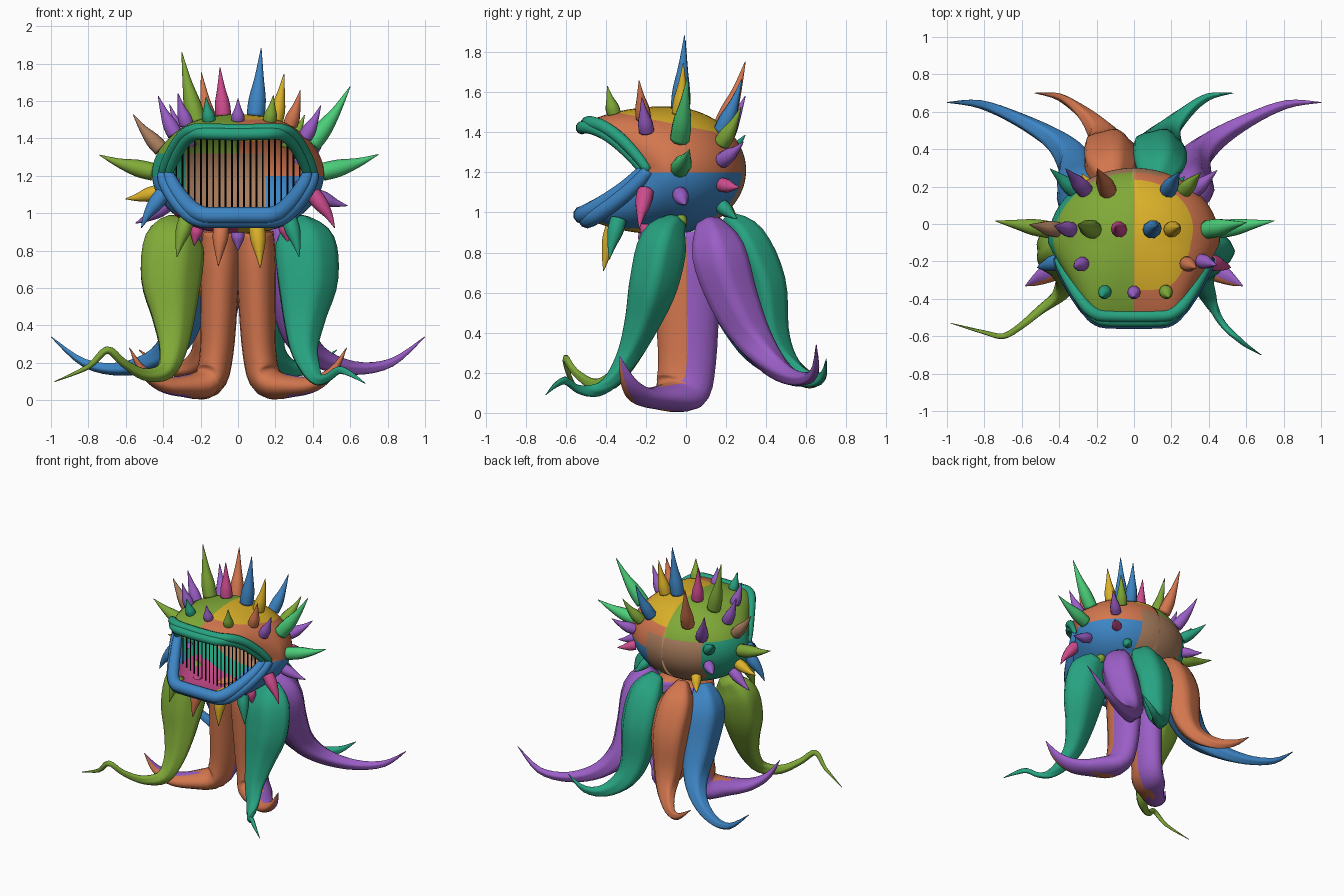
import bpy
import bmesh
from math import sin, cos, pi, radians, copysign
from mathutils import Vector

cube = bpy.data.objects.get("Cube")
if cube:
    bpy.data.objects.remove(cube)


# Flat colours, one material each
def material(name, *rgb):
    mat = bpy.data.materials.new(name)
    mat.use_nodes = True
    linear = [c ** 2.2 for c in rgb] + [1]
    mat.diffuse_color = linear
    mat.node_tree.nodes["Principled BSDF"].inputs["Base Color"].default_value = linear
    return mat


blue = material("blue", .25, .52, .77)
teal = material("teal", .17, .63, .50)
purple = material("purple", .60, .37, .77)
green = material("green", .50, .66, .23)
yellow = material("yellow", .86, .69, .18)
orange = material("orange", .82, .46, .31)
tan = material("tan", .66, .49, .37)
pink = material("pink", .80, .30, .55)
mint = material("mint", .30, .80, .47)
black = material("black", .04, .04, .04)


def finish(name, bm, mats, rule=None):
    """Turn a bmesh into a smooth object, colouring faces by an optional rule."""
    bmesh.ops.recalc_face_normals(bm, faces=bm.faces)
    bm.normal_update()
    for face in bm.faces:
        face.smooth = True
        if rule:
            face.material_index = mats.index(rule(face.calc_center_median(), face.normal))
    mesh = bpy.data.meshes.new(name)
    bm.to_mesh(mesh)
    bm.free()
    for mat in mats:
        mesh.materials.append(mat)
    obj = bpy.data.objects.new(name, mesh)
    bpy.context.scene.collection.objects.link(obj)
    return obj


def bridge(bm, rings):
    for a, b in zip(rings, rings[1:]):
        n = len(a)
        for i in range(n):
            j = (i + 1) % n
            bm.faces.new((a[i], a[j], b[j], b[i]))


def spline(values, steps):
    """Smooth interpolation through a list of vectors."""
    ends = [values[0]] + values + [values[-1]]
    out = []
    for a, b, c, d in zip(ends, ends[1:], ends[2:], ends[3:]):
        for k in range(steps):
            t = k / steps
            out.append(b + (c - a) * (t / 2) + (a * 2 - b * 5 + c * 4 - d) * (t * t / 2)
                       + (b * 3 - a - c * 3 + d) * (t ** 3 / 2))
    return out + [values[-1]]


def tube(name, points, radii, mats, sides=20, steps=4, depth=1, ripple=0, ref=(0, 1, 0), rule=None):
    """Tapered tube along a curved path; depth flattens it, ripple adds ribs."""
    path = spline([Vector(p) for p in points], steps)
    widths = spline([Vector((r, 0, 0)) for r in radii], steps)
    bm = bmesh.new()
    rings = []
    for i, (p, w) in enumerate(zip(path, widths)):
        tangent = path[min(i + 1, len(path) - 1)] - path[max(i - 1, 0)]
        across = tangent.cross(Vector(ref)).normalized()
        out = across.cross(tangent).normalized() * depth
        ring = []
        for k in range(sides):
            a = 2 * pi * k / sides
            r = max(w.x, .002) * (1 + ripple * cos(5 * a))
            ring.append(bm.verts.new(p + (across * cos(a) + out * sin(a)) * r))
        rings.append(ring)
    bridge(bm, rings)
    bm.faces.new(rings[0])
    bm.faces.new(rings[-1])
    return finish(name, bm, mats, rule)


# Head: hollow shell of rings running from the back pole to the mouth rim
def head_point(theta, phi):
    c, s = cos(theta), sin(theta)
    front = max(0, -cos(phi))
    reach = .25 + .35 * abs(s) if front else .4
    c = copysign(abs(c) ** (1 - 1.05 * front), c)
    x = .46 * sin(phi) * c * (1 - .2 * front)
    z = .32 * sin(phi) * s * (1 + .08 * front * abs(sin(2 * theta)))
    return Vector((x, -.1 + reach * cos(phi), 1.21 + z))


def rim_angle(theta):
    return radians(111 + 20 * abs(sin(theta)))


def head_colour(p, n):
    if p.y > .12 and -.28 < p.x < .15 and p.z < 1.32:
        return tan
    if p.x < 0 and p.z > 1.32:
        return green
    if p.x > 0 and p.z + .2 * p.y > 1.43:
        return yellow
    if p.z < 1.0 and p.y < 0:
        return pink if p.x < 0 else yellow if p.y < -.1 and p.x < .2 else blue
    if p.x > 0:
        return blue if p.z < 1.2 else orange
    return blue if p.z < 1.2 and p.y < -.12 else teal


bm = bmesh.new()
count, rows = 80, 36
rings = []
for j in range(1, rows + 1):
    angles = [2 * pi * i / count for i in range(count)]
    rings.append([bm.verts.new(head_point(a, rim_angle(a) * j / rows)) for a in angles])
bridge(bm, rings)
bm.faces.new(rings[0])
# Cut clean borders between the colour patches
for spot, normal in (((0, 0, 1.2), (0, 0, 1)), ((0, 0, 1.32), (0, 0, 1)), ((0, 0, 1), (0, 0, 1)),
                     ((0, 0, 1.43), (0, .2, 1)), ((0, .12, 0), (0, 1, 0)), ((0, -.12, 0), (0, 1, 0)),
                     ((0, 0, 0), (1, 0, 0)), ((.15, 0, 0), (1, 0, 0)), ((-.28, 0, 0), (1, 0, 0))):
    bmesh.ops.bisect_plane(bm, geom=bm.verts[:] + bm.edges[:] + bm.faces[:],
                           plane_co=spot, plane_no=normal)
finish("head", bm, [blue, teal, green, yellow, orange, tan, pink], head_colour)

# Mouth bristles: a row of fine upright rods across the throat
for i in range(-10, 11):
    x = i * .033
    half = .3 * (1 - (x / .46) ** 2) ** .5
    tube(f"mouth_bristle_{i + 11}", [(x, -.21, 1.21 - half), (x, -.21, 1.21 + half)],
         [.005, .005], [black], sides=6, steps=1)


# Lips: a pair of rolls along each half of the mouth rim
def lip(name, start, mat, size, lift):
    for label, scale, push in (("outer", 1.02, 0), ("inner", .93, -.025)):
        points = []
        for i in range(25):
            a = start + pi * i / 24
            p = head_point(a, rim_angle(a))
            wave = .012 * sin(3 * a) * sin(a) + lift * abs(sin(a))
            points.append((p.x * scale, p.y + push, 1.21 + (p.z - 1.21) * scale + wave))
        radii = [size * (.65 + .35 * sin(pi * i / 24) ** .5) for i in range(25)]
        tube(name + "_" + label, points, radii, [mat], sides=10, steps=2)


lip("upper_lip", 0, teal, .033, 0)
lip("lower_lip", pi, blue, .045, .015)


# Spikes: curved horns placed by ring angle around the head
def spike(name, theta, phi, length, mat, hook=False):
    base = head_point(theta, phi)
    d = base - Vector((0, -.1, 1.21))
    normal = Vector((d.x / .21, d.y / .2, d.z / .1)).normalized()
    bend = Vector((0, 0, -.75 if hook else .22 + .4 * max(0, sin(theta))))
    way = (normal + bend * .8).normalized()
    curl = -.12 * normal + bend * .1 if hook else bend * .3
    points = [base, base + way * length * .3,
              base + way * length * .65 + curl * length * .2, base + (way + curl) * length]
    size = .028 + length * .065
    ref = (0, 0, 1) if abs(way.y) > .7 else (0, 1, 0)
    tube(name, points, [size, size * .95, size * .5, .002], [mat], sides=10, ref=ref)


def spike_ring(name, phi, hook, items):
    for i, (mat, theta, length) in enumerate(items):
        spike(f"{name}_{i + 1}", radians(theta), radians(phi), length, mat, hook)


spike_ring("crown_spike", 80, False, [
    (green, 119, .33), (pink, 100, .22), (blue, 78, .31), (yellow, 64, .22),
    (mint, 30, .34), (mint, 2, .31), (purple, -22, .18), (green, -50, .1),
    (purple, 138, .2), (tan, 155, .22), (green, 178, .3), (yellow, 198, .18),
    (purple, 212, .2)])
spike_ring("back_spike", 46, False, [
    (orange, 115, .31), (blue, 57, .25), (green, 36, .2), (purple, 12, .18),
    (pink, -18, .13), (teal, -50, .12), (purple, 142, .25), (teal, 165, .2),
    (purple, 195, .15), (yellow, 230, .14)])
spike_ring("brow_spike", 102, False, [(purple, 124, .15), (orange, 55, .17), (purple, 38, .17)])
spike_ring("front_spike", 116, False, [
    (teal, 101, .11), (purple, 90, .1), (green, 77, .12)])
spike_ring("jaw_hook", 116, True, [
    (green, 236, .22), (orange, 266, .22), (yellow, 275, .23), (teal, 304, .22)])
spike_ring("cheek_hook", 106, True, [(blue, 200, .23), (pink, 340, .23)])
spike_ring("chin_hook", 100, True, [(pink, 245, .1), (purple, 270, .1), (pink, 300, .1)])


# Legs: two-toned pillars, joined at the top, with feet curling outward
def leg_colour(p, n):
    return orange if n.y < (-.3 if p.y < -.12 and p.z < .3 else 0) else purple


for side, label in ((1, "left"), (-1, "right")):
    points = [(.09, 0, .9), (.095, .005, .75), (.1, .005, .58), (.115, .005, .25),
              (.16, -.03, .1), (.29, -.14, .075), (.41, -.23, .09), (.51, -.29, .16), (.58, -.33, .28)]
    tube(label + "_leg", [(side * x, y, z) for x, y, z in points],
         [.1, .108, .102, .09, .085, .058, .042, .024, .002], [orange, purple],
         depth=1.6, rule=leg_colour)

# Tentacles: ribbed, bulging at the top and trailing to thin tips
front_top = [(.32, -.04, .96), (.35, -.11, .85), (.365, -.16, .65), (.35, -.22, .45),
             (.35, -.29, .28), (.39, -.37, .16)]
front_radii = [.06, .155, .16, .115, .075, .05, .032, .022, .02, .014, .002]
teal_tail = [(.43, -.46, .11), (.48, -.54, .12), (.54, -.6, .16), (.6, -.65, .14), (.68, -.7, .09)]
green_tail = [(-.5, -.46, .14), (-.61, -.55, .2), (-.7, -.6, .27), (-.8, -.58, .18), (-.98, -.53, .1)]
tube("front_left_tentacle", front_top + teal_tail, front_radii, [teal], depth=.75, ripple=.07)
tube("front_right_tentacle", [(-x, y, z) for x, y, z in front_top] + green_tail,
     front_radii, [green], depth=.75, ripple=.07)

side_path = [(.22, .11, .95), (.28, .16, .8), (.29, .24, .56), (.32, .34, .36),
             (.43, .45, .23), (.62, .56, .17), (.82, .64, .2), (1, .65, .34)]
back_path = [(.11, .2, .97), (.13, .3, .86), (.13, .39, .65), (.14, .43, .4),
             (.18, .5, .25), (.28, .6, .17), (.4, .68, .18), (.53, .7, .27)]
for side, label, side_mat, back_mat in ((1, "left", purple, teal), (-1, "right", blue, orange)):
    tube("side_" + label + "_tentacle", [(side * x, y, z) for x, y, z in side_path],
         [.06, .13, .12, .09, .058, .036, .022, .002], [side_mat], depth=1, ripple=.08)
    tube("back_" + label + "_tentacle", [(side * x, y, z) for x, y, z in back_path],
         [.05, .13, .14, .11, .075, .045, .025, .002], [back_mat], depth=.75, ripple=.08)
